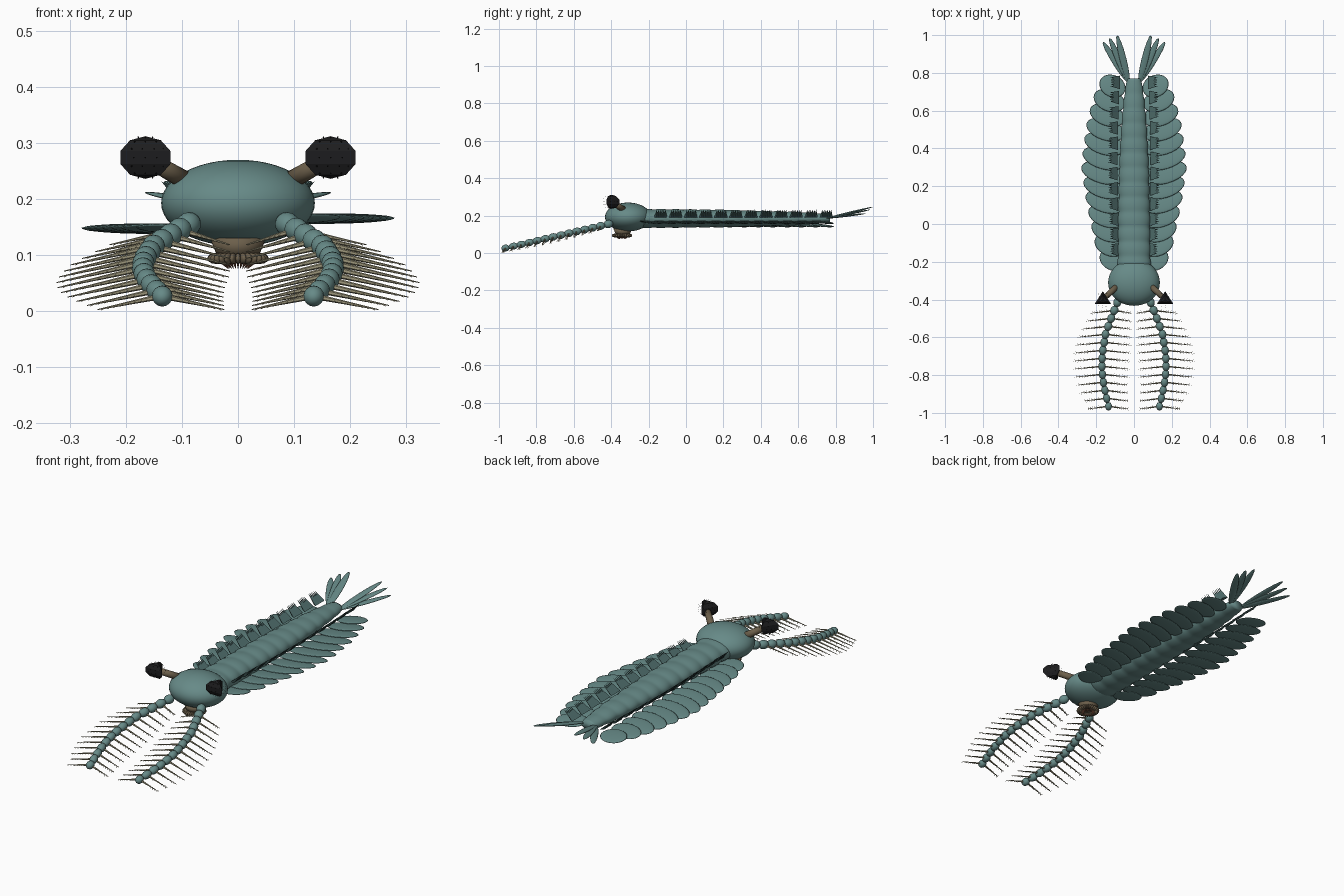
import bpy, bmesh, math
from mathutils import Vector, Matrix

if "Cube" in bpy.data.objects:
    bpy.data.objects.remove(bpy.data.objects["Cube"])


def material(name, rgb):
    m = bpy.data.materials.new(name)
    m.diffuse_color = (*rgb, 1)
    m.use_nodes = True
    m.node_tree.nodes["Principled BSDF"].inputs["Base Color"].default_value = m.diffuse_color
    return m


TEAL = material("teal shell", (0.135, 0.255, 0.245))
DARK = material("dark teal gill", (0.085, 0.165, 0.16))
BEIGE = material("beige spine", (0.34, 0.31, 0.20))
BROWN = material("brown stalk", (0.15, 0.115, 0.07))
BLACK = material("black eye", (0.012, 0.012, 0.013))
RUST = material("rust mouth", (0.30, 0.13, 0.075))


def finish(name, bm, mat, smooth=True):
    me = bpy.data.meshes.new(name)
    bmesh.ops.recalc_face_normals(bm, faces=bm.faces)
    for f in bm.faces:
        f.smooth = smooth
    bm.to_mesh(me)
    bm.free()
    me.materials.append(mat)
    ob = bpy.data.objects.new(name, me)
    bpy.context.collection.objects.link(ob)
    return ob


def ellipsoid(bm, loc, radii, rot=None, seg=20, rings=12):
    mat = Matrix.Translation(loc) @ (rot or Matrix()) @ Matrix.Diagonal((*radii, 1))
    bmesh.ops.create_uvsphere(bm, u_segments=seg, v_segments=rings, radius=1, matrix=mat)


def cone(bm, a, b, r1, r2, seg=6):
    a, b = Vector(a), Vector(b)
    d = b - a
    mat = Matrix.Translation((a + b) / 2) @ d.to_track_quat('Z', 'Y').to_matrix().to_4x4()
    bmesh.ops.create_cone(bm, cap_ends=True, segments=seg, radius1=r1, radius2=r2,
                          depth=d.length, matrix=mat)


def interp(table, t):
    for (a, va), (b, vb) in zip(table, table[1:]):
        if t <= b:
            return va + (vb - va) * max(0, (t - a) / (b - a))
    return table[-1][1]


# Head
bm = bmesh.new()
ellipsoid(bm, (0, -0.31, 0.193), (0.137, 0.123, 0.077), seg=40, rings=24)
finish("head", bm, TEAL)

# Segmented trunk: lofted rings with a gentle bulge per segment
bm = bmesh.new()
WIDTH = [(-0.25, .09), (0, .087), (0.3, .08), (0.55, .066), (0.7, .05), (0.77, .037)]
HEIGHT = [(-0.25, .052), (0.2, .048), (0.6, .036), (0.77, .023)]
prev = None
SIDES, STEPS = 28, 96
for i in range(STEPS + 1):
    y = -0.25 + 1.02 * i / STEPS
    bulge = 0.93 + 0.07 * abs(math.sin(math.pi * (y + 0.25) / 0.0785))
    w, h = interp(WIDTH, y) * bulge, interp(HEIGHT, y) * bulge
    ring = [bm.verts.new((w * math.cos(2 * math.pi * k / SIDES), y,
                          0.185 + h * math.sin(2 * math.pi * k / SIDES))) for k in range(SIDES)]
    if prev:
        for k in range(SIDES):
            n = (k + 1) % SIDES
            bm.faces.new((prev[k], prev[n], ring[n], ring[k]))
    else:
        bm.faces.new(ring)
    prev = ring
bm.faces.new(prev)
finish("trunk", bm, TEAL)

# Swimming flaps: thin overlapping lobes swept backwards
REACH = [(-0.2, .165), (-0.1, .205), (0.1, .25), (0.3, .28), (0.5, .255), (0.65, .22), (0.78, .165)]
for s, side in ((-1, "left"), (1, "right")):
    bm = bmesh.new()
    for i in range(13):
        y = -0.21 + i * 0.0765
        tip = Vector((s * interp(REACH, y + 0.04), y + 0.055, 0.147 if s < 0 else 0.162))
        root = Vector((s * 0.05, y - 0.01, 0.147 if s < 0 else 0.168))
        d = tip - root
        rot = Matrix.Rotation(math.atan2(d.y, d.x), 4, 'Z') @ Matrix.Rotation(s * math.radians(-7), 4, 'X')
        ellipsoid(bm, (tip + root) / 2, (d.length / 2, 0.058, 0.006), rot, 24, 10)
    finish(side + "_flaps", bm, TEAL)

# Gill combs: a short row of blades on each segment
for s, side in ((-1, "left"), (1, "right")):
    bm = bmesh.new()
    for i in range(12):
        y = -0.16 + i * 0.0805
        w = 0.075 + 0.012 * math.sin(math.pi * i / 11)
        for k in range(6):
            yy = y + k * 0.0095
            vs = [bm.verts.new(p) for p in ((s * w, yy - .012, .19), (s * w, yy + .012, .19),
                                            (s * (w + .05), yy + .004, .232),
                                            (s * (w + .018), yy, .19))]
            for f in ((0, 1, 2), (0, 2, 3), (1, 3, 2), (0, 3, 1)):
                bm.faces.new([vs[j] for j in f])
    finish(side + "_gills", bm, DARK, False)

# Tail fan: three slim blades per side
for s, side in ((-1, "left"), (1, "right")):
    bm = bmesh.new()
    for tip in ((.09, 1.0, .247), (.13, .985, .232), (.165, .965, .212)):
        a, b = Vector((s * 0.026, 0.745, 0.185)), Vector((s * tip[0], tip[1], tip[2]))
        d = b - a
        rot = d.to_track_quat('Y', 'Z').to_matrix().to_4x4()
        ellipsoid(bm, (a + b) / 2, (0.018, d.length / 2, 0.005), rot, 16, 10)
    finish(side + "_tail_fan", bm, TEAL)

# Eye stalks and faceted eyes with small surface lenses
for s, side in ((-1, "left"), (1, "right")):
    bm = bmesh.new()
    cone(bm, (s * 0.085, -0.325, 0.228), (s * 0.155, -0.39, 0.268), 0.017, 0.015, 14)
    st = finish(side + "_eye_stalk", bm, BROWN)
    bm = bmesh.new()
    c = Vector((s * 0.165, -0.402, 0.274))
    ellipsoid(bm, c, (0.054, 0.048, 0.038), None, 3, 5)
    finish(side + "_eye", bm, BLACK, False)
    bm = bmesh.new()
    for r in range(-3, 4):
        lat = r * math.pi / 7.5
        n = max(4, round(12 * math.cos(lat)))
        for k in range(n):
            a = 2 * math.pi * k / n
            p = c + Vector((.041 * math.cos(lat) * math.cos(a),
                            .041 * math.cos(lat) * math.sin(a), .038 * math.sin(lat)))
            ellipsoid(bm, p, (.0015,) * 3, None, 4, 3)
    finish(side + "_eye_lenses", bm, BLACK, False)

# Grasping arms: beads along an arc, each with an outer and inner barbed spine
ARM_X = [(0, .088), (.15, .12), (.3, .15), (.5, .168), (.65, .17), (.8, .16), (1, .135)]
N = 14
for s, side in ((-1, "left"), (1, "right")):
    beads, spines = bmesh.new(), bmesh.new()
    for i in range(N):
        t = i / (N - 1)
        p = Vector((s * interp(ARM_X, t), -0.415 - 0.55 * t, 0.155 - 0.128 * t))
        q = Vector((s * interp(ARM_X, t + .01), -0.415 - 0.55 * (t + .01), 0.155 - 0.128 * (t + .01)))
        rot = (q - p).to_track_quat('Z', 'Y').to_matrix().to_4x4()
        r = 0.0215 - 0.003 * t
        ellipsoid(beads, p, (r, r, 0.026 if i < N - 1 else 0.022), rot, 16, 10)
        if i == 0:
            continue
        for o in (1, -1):
            length = (0.115 + 0.04 * math.sin(math.pi * t)) * (1 if o > 0 else 0.96)
            if o < 0:
                length = min(length, abs(p.x) - 0.014)
            v = Vector((s * o * length, -0.015, -0.024 - 0.011 * math.sin(math.pi * t)))
            cone(spines, p, p + v, 0.0055, 0.0008, 6)
            # small barbs fore and aft of each spine
            for k in range(3, 10):
                b = p + v * k / 10
                for f in (-1, 1):
                    cone(spines, b, b + Vector((s * o * .006, f * .009, -.004)), .0013, .0003, 3)
    finish(side + "_arm", beads, TEAL)
    finish(side + "_arm_spines", spines, BEIGE, False)

# Mouth: ring of radial plates under the head, with inner teeth
plates, teeth = bmesh.new(), bmesh.new()
for k in range(28):
    a = 2 * math.pi * k / 28
    u = Vector((math.cos(a), math.sin(a), 0))
    c = Vector((0, -0.342, 0.094))
    ellipsoid(plates, c + u * 0.038, (0.017, 0.0055, 0.010), Matrix.Rotation(a, 4, 'Z'), 8, 6)
    cone(teeth, c + u * 0.032 + Vector((0, 0, -.004)), c + u * 0.018 + Vector((0, 0, -.018)), .004, .0004, 5)
bmesh.ops.create_cone(plates, cap_ends=True, segments=28, radius1=0.036, radius2=0.05, depth=0.035,
                      matrix=Matrix.Translation((0, -0.338, 0.113)))
finish("mouth_plates", plates, BROWN)
finish("mouth_teeth", teeth, RUST, False)
